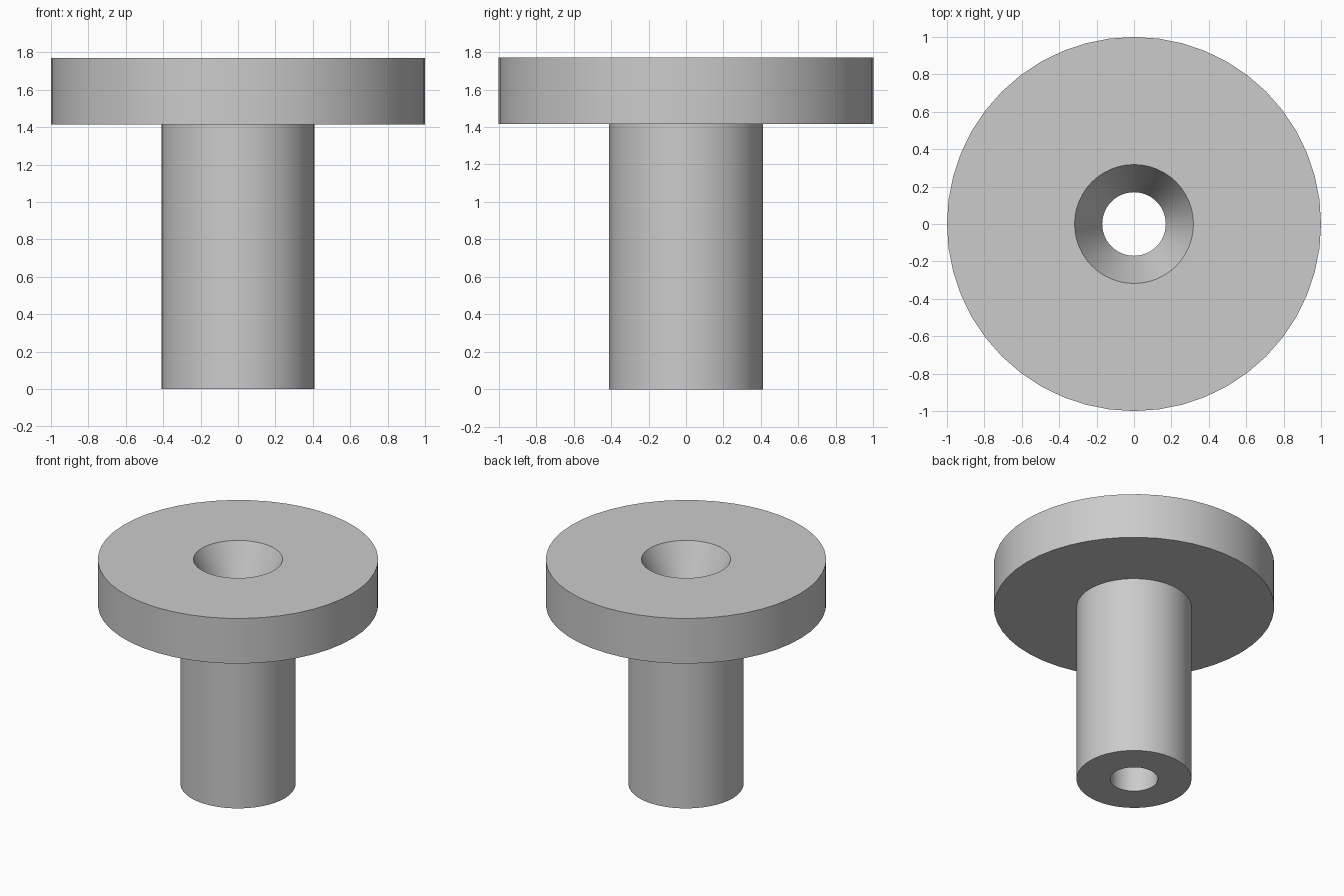
import bpy
import math

default = bpy.data.objects.get("Cube")
if default:
    bpy.data.objects.remove(default, do_unlink=True)

SIDES = 48
HEIGHT = 1.77
FLANGE_BOTTOM = 1.415
SINK_DEPTH = 0.31

# Plain grey material
grey = bpy.data.materials.new("plain grey")
grey.use_nodes = True
colour = (0.6, 0.6, 0.6, 1)
grey.diffuse_color = colour
grey.node_tree.nodes["Principled BSDF"].inputs["Base Color"].default_value = colour


def lathe(name, profile):
    """Revolve a closed (radius, height) outline around the z axis."""
    count = len(profile)
    verts, faces = [], []
    for i in range(SIDES):
        a = math.tau * i / SIDES
        verts += [(r * math.cos(a), r * math.sin(a), z) for r, z in profile]
        j = (i + 1) % SIDES
        for k in range(count):
            n = (k + 1) % count
            faces.append((i * count + k, j * count + k, j * count + n, i * count + n))
    mesh = bpy.data.meshes.new(name)
    mesh.from_pydata(verts, [], faces)
    mesh.materials.append(grey)
    obj = bpy.data.objects.new(name, mesh)
    bpy.context.collection.objects.link(obj)
    bpy.ops.object.select_all(action='DESELECT')
    obj.select_set(True)
    bpy.context.view_layer.objects.active = obj
    bpy.ops.object.shade_smooth_by_angle(angle=math.radians(20))
    return obj


# Flanged bushing: hollow shaft, wide flange and countersunk bore
lathe("flanged_bushing", [
    (0.17, 0),
    (0.41, 0),
    (0.41, FLANGE_BOTTOM),
    (1, FLANGE_BOTTOM),
    (1, HEIGHT),
    (0.318, HEIGHT),
    (0.17, HEIGHT - SINK_DEPTH),
])
